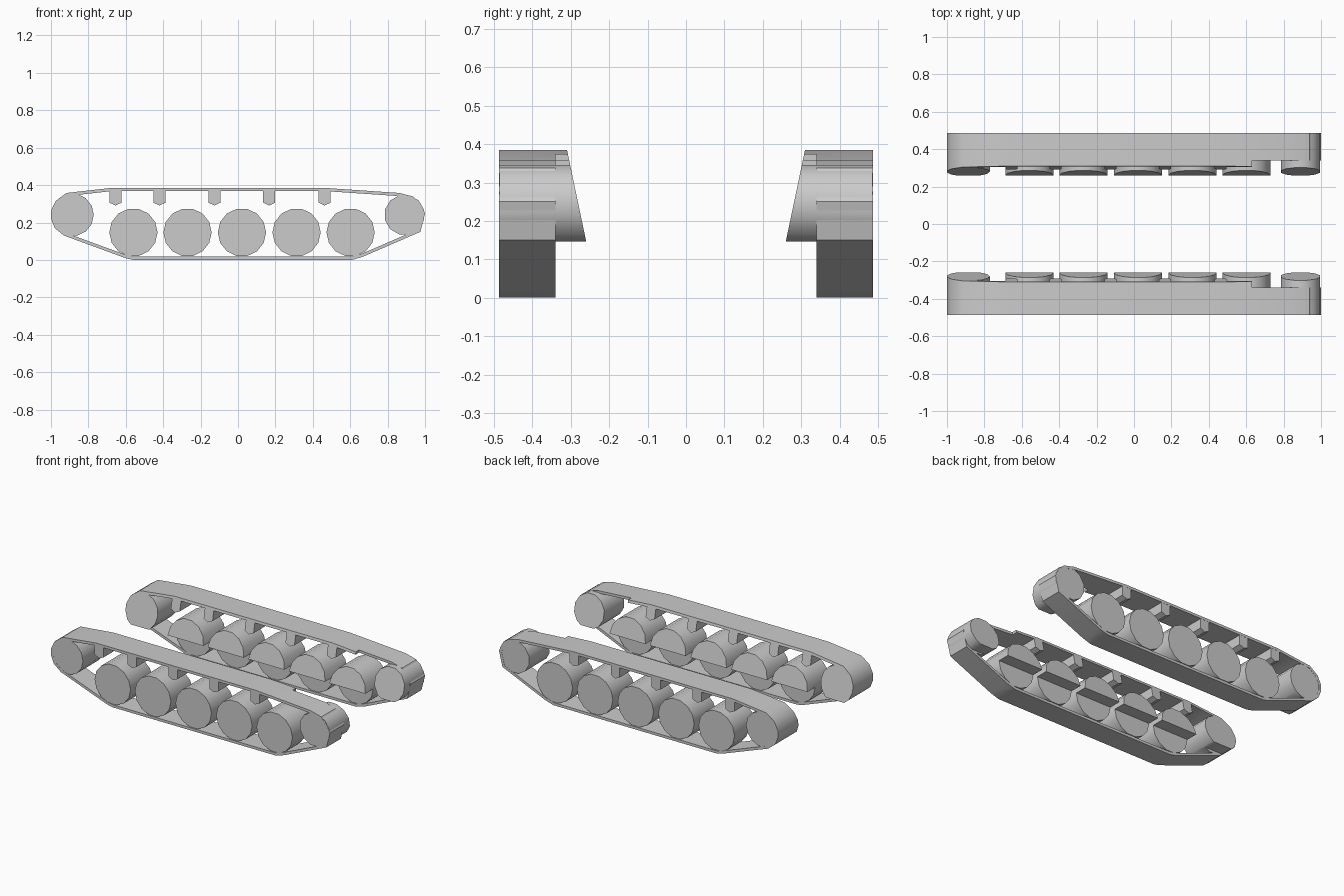
import bpy, bmesh, math
from mathutils import Vector

if "Cube" in bpy.data.objects:
    bpy.data.objects.remove(bpy.data.objects["Cube"])

OUT, IN = 0.487, 0.24      # outer face and raw inner extent of the track
HUB_Z = 0.147


def make(name, bm):
    bmesh.ops.recalc_face_normals(bm, faces=bm.faces)
    me = bpy.data.meshes.new(name)
    bm.to_mesh(me)
    bm.free()
    ob = bpy.data.objects.new(name, me)
    bpy.context.collection.objects.link(ob)
    return ob


def prism(name, pts, axis, a, b):
    """Extrude a closed profile along x (yz points) or y (xz points)."""
    bm = bmesh.new()
    to3 = (lambda p, t: (t, p[0], p[1])) if axis == 'x' else (lambda p, t: (p[0], t, p[1]))
    r0 = [bm.verts.new(to3(p, a)) for p in pts]
    r1 = [bm.verts.new(to3(p, b)) for p in pts]
    n = len(pts)
    bm.faces.new(r0)
    bm.faces.new(r1)
    for i in range(n):
        j = (i + 1) % n
        bm.faces.new((r0[i], r0[j], r1[j], r1[i]))
    return make(name, bm)


def ngon(x, z, r, n, phase):
    return [(x + r * math.cos(2 * math.pi * i / n + phase),
             z + r * math.sin(2 * math.pi * i / n + phase)) for i in range(n)]


def inset(pts, t):
    """Mitred inward offset of a clockwise loop."""
    res, n = [], len(pts)
    for i in range(n):
        p, q, s = (Vector(pts[(i + k) % n]) for k in (-1, 0, 1))
        d0, d1 = (q - p).normalized(), (s - q).normalized()
        n0, n1 = Vector((d0.y, -d0.x)), Vector((d1.y, -d1.x))
        m = (n0 + n1).normalized()
        res.append(tuple(q + m * (t / m.dot(n0))))
    return res


def belt(name, outer, t):
    inner = inset(outer, t)
    bm = bmesh.new()
    rings = [[bm.verts.new((x, y, z)) for x, z in loop]
             for loop, y in ((outer, IN), (outer, OUT), (inner, OUT), (inner, IN))]
    n = len(outer)
    for k in range(4):
        a, b = rings[k], rings[(k + 1) % 4]
        for i in range(n):
            j = (i + 1) % n
            bm.faces.new((a[i], a[j], b[j], b[i]))
    return make(name, bm)


def finish(ob, cutters):
    """Trim against the hull, shade, and mirror to the other side."""
    bpy.ops.object.select_all(action='DESELECT')
    ob.select_set(True)
    bpy.context.view_layer.objects.active = ob
    for c in cutters:
        m = ob.modifiers.new("trim", 'BOOLEAN')
        m.operation, m.solver, m.object = 'DIFFERENCE', 'EXACT', c
        bpy.ops.object.modifier_apply(modifier=m.name)
    bpy.ops.object.shade_smooth_by_angle(angle=math.radians(32))
    m = ob.modifiers.new("mirror", 'MIRROR')
    m.use_axis = (False, True, False)
    m.use_mirror_merge = False


# Hull-shaped cutters: sloped side above hub height, vertical wall below
hull = prism("hull_cutter", [(0, -0.1), (0.34, -0.1), (0.34, HUB_Z), (0.26, HUB_Z),
                             (0.334, 0.5), (0, 0.5)], 'x', -1.5, 1.5)
nose = prism("nose_cutter", [(0, -0.1), (0.34, -0.1), (0.34, 0.5), (0, 0.5)], 'x', 0.63, 1.5)
for c in (hull, nose):
    c.hide_render = True

# Track belt
loop = [(-1, 0.22), (-1, 0.262), (-0.975, 0.315), (-0.917, 0.358), (-0.676, 0.385),
        (0.463, 0.385), (0.863, 0.358), (0.938, 0.338), (0.98, 0.288), (1, 0.25),
        (0.975, 0.15), (0.67, 0.018), (0.61, 0.0), (-0.56, 0.0), (-0.60, 0.009),
        (-0.93, 0.13), (-0.98, 0.17)]
finish(belt("track_belt", loop, 0.017), [hull, nose])

# Road wheels
for i, x in enumerate((-0.559, -0.27, 0.021, 0.313, 0.602)):
    finish(prism(f"road_wheel_{i + 1}", ngon(x, HUB_Z, 0.129, 14, 0), 'y', IN, OUT - 0.001), [hull])

# End wheels
finish(prism("rear_wheel", ngon(-0.885, 0.241, 0.114, 14, 0), 'y', IN, OUT - 0.001), [hull])
finish(prism("front_wheel", ngon(0.89, 0.241, 0.108, 12, math.pi / 12), 'y', IN, OUT - 0.001), [hull])

# Return rollers hanging under the top run
for i, x in enumerate((-0.655, -0.42, -0.126, 0.167, 0.463)):
    pts = [(x - 0.032, 0.372), (x - 0.032, 0.306), (x, 0.291), (x + 0.032, 0.306), (x + 0.032, 0.372)]
    finish(prism(f"return_roller_{i + 1}", pts, 'y', IN, OUT - 0.001), [hull])

for c in (hull, nose):
    bpy.data.objects.remove(c)
